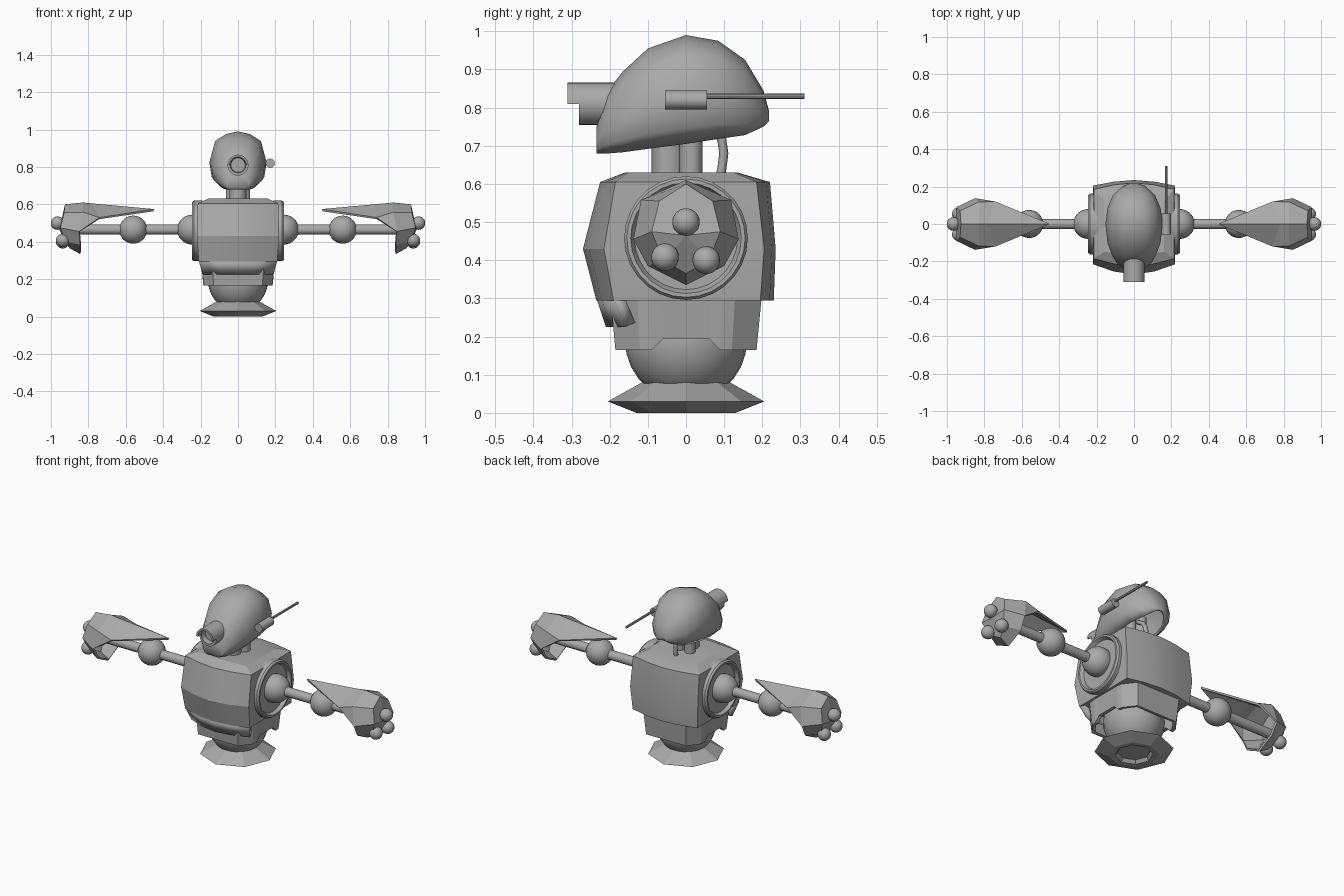
import bpy, bmesh, math
from mathutils import Vector, Matrix

if "Cube" in bpy.data.objects:
    bpy.data.objects.remove(bpy.data.objects["Cube"])

grey = bpy.data.materials.new("plain_grey")
grey.diffuse_color = (0.4, 0.4, 0.4, 1)
grey.use_nodes = True
grey.node_tree.nodes["Principled BSDF"].inputs["Base Color"].default_value = grey.diffuse_color


def finish(bm, name, smooth=None, thick=0):
    bmesh.ops.remove_doubles(bm, verts=bm.verts, dist=0.0005)
    bmesh.ops.recalc_face_normals(bm, faces=bm.faces)
    me = bpy.data.meshes.new(name)
    bm.to_mesh(me)
    bm.free()
    ob = bpy.data.objects.new(name, me)
    bpy.context.collection.objects.link(ob)
    me.materials.append(grey)
    if smooth:
        bpy.context.view_layer.objects.active = ob
        ob.select_set(True)
        bpy.ops.object.shade_smooth_by_angle(angle=math.radians(smooth))
        ob.select_set(False)
    if thick:
        mod = ob.modifiers.new("thickness", 'SOLIDIFY')
        mod.thickness, mod.offset = thick, -1
    return ob


def loft(rows, name, closed=True, caps=(True, True), **kw):
    """Skin a list of equal-length point rows."""
    bm = bmesh.new()
    vs = [[bm.verts.new(p) for p in r] for r in rows]
    n = len(rows[0])
    for a, b in zip(vs, vs[1:]):
        for i in range(n if closed else n - 1):
            j = (i + 1) % n
            bm.faces.new((a[i], a[j], b[j], b[i]))
    for end, cap in zip((vs[0], vs[-1]), caps):
        if cap:
            bm.faces.new(end)
    return finish(bm, name, **kw)


def lathe(profile, name, loc, axis, n=24, smooth=35, caps=(True, True)):
    """Turn (radius, distance) pairs about an axis through loc."""
    rot = Vector((0, 0, 1)).rotation_difference(Vector(axis)).to_matrix()
    rows = [[Vector(loc) + rot @ Vector((r * math.cos(2 * math.pi * i / n),
             r * math.sin(2 * math.pi * i / n), d)) for i in range(n)] for r, d in profile]
    return loft(rows, name, caps=caps, smooth=smooth)


def ball(name, loc, r):
    bm = bmesh.new()
    bmesh.ops.create_uvsphere(bm, u_segments=24, v_segments=14, radius=r,
                              matrix=Matrix.Translation(loc))
    return finish(bm, name, smooth=60)


# Octagonal foot with a recessed underside, and the ball resting on it
lathe([(0.085, 0.02), (0.1, 0.002), (0.13, 0), (0.205, 0.03), (0.115, 0.08)],
      "foot", (0, 0, 0), (0, 0, 1), n=8, smooth=None)
ball("hip_ball", (0, 0, 0.19), 0.16)

# Hip skirt with a notch on each side
quarter = [(0.185, 0.06, 0.195), (0.185, 0.09, 0.165), (0.18, 0.12, 0.165), (0.13, 0.185, 0.165)]
outline = quarter + [(-x, y, z) for x, y, z in reversed(quarter)]
outline += [(-x, -y, z) for x, y, z in outline]
loft([outline, [(x * 1.07, y * 1.07, 0.3) for x, y, z in outline]],
     "hip_skirt", caps=(False, True), thick=0.02)

# Torso: half width, front corner, front middle, back corner, back middle
rows = []
for z, w, fc, fm, bc, bmid in [(0.295, 0.21, -0.19, -0.235, 0.195, 0.23),
                               (0.43, 0.22, -0.215, -0.27, 0.205, 0.235),
                               (0.605, 0.215, -0.185, -0.225, 0.185, 0.22),
                               (0.63, 0.16, -0.15, -0.16, 0.125, 0.135)]:
    fh, bh = fm + 0.3 * (fc - fm), bmid + 0.3 * (bc - bmid)
    rows.append([(-w, fc, z), (-w / 2, fh, z), (0, fm, z), (w / 2, fh, z), (w, fc, z),
                 (w, bc, z), (w / 2, bh, z), (0, bmid, z), (-w / 2, bh, z), (-w, bc, z)])
loft(rows, "torso", smooth=20)

# Front plate hanging below the torso
loft([[(x * 0.21, y, 0.3) for x, y in ((-1, -0.19), (-.5, -0.222), (0, -0.235), (.5, -0.222), (1, -0.19))],
      [(x * 0.19, y, 0.225) for x, y in ((-1, -0.16), (-.5, -0.198), (0, -0.21), (.5, -0.198), (1, -0.16))]],
     "front_plate", closed=False, caps=(False, False), smooth=20, thick=0.03)

# Neck columns and rear hose
lathe([(0.045, 0.6), (0.045, 0.84)], "neck_column", (0, -0.045, 0), (0, 0, 1), n=12)
for s in (-1, 1):
    lathe([(0.03, 0.6), (0.03, 0.82)], "neck_side_column", (s * 0.035, 0.013, 0), (0, 0, 1), n=12)
path = bpy.data.curves.new("neck_hose", 'CURVE')
path.dimensions, path.bevel_depth, path.bevel_resolution = '3D', 0.012, 2
sp = path.splines.new('POLY')
hose = [(0.085, 0.6), (0.094, 0.64), (0.099, 0.68), (0.094, 0.715), (0.075, 0.75), (0.03, 0.78)]
sp.points.add(len(hose) - 1)
for p, (y, z) in zip(sp.points, hose):
    p.co = (0, y, z, 1)
path.materials.append(grey)
bpy.context.collection.objects.link(bpy.data.objects.new("neck_hose", path))

# Head shell, open underneath: y, bottom, top, half width
section = [(0.65, 0), (0.92, 0.15), (1, 0.42), (0.8, 0.82), (0.42, 0.95), (0, 1)]
section += [(-x, t) for x, t in reversed(section[:-1])]
stations = [(-0.235, 0.68, 0.75, 0.06), (-0.205, 0.68, 0.845, 0.095), (-0.165, 0.683, 0.895, 0.118),
            (-0.1, 0.692, 0.955, 0.142), (0, 0.705, 0.99, 0.153), (0.085, 0.718, 0.975, 0.142),
            (0.155, 0.728, 0.925, 0.112), (0.203, 0.75, 0.845, 0.06), (0.218, 0.765, 0.79, 0.02)]
loft([[(x * w, y, b + t * (h - b)) for x, t in section] for y, b, h, w in stations],
     "head", closed=False, smooth=50, thick=0.012)

# Eye tube with a recessed lens and a hood over its upper half
lathe([(0.056, 0.12), (0.056, 0.28), (0.042, 0.28), (0.038, 0.25)],
      "eye_tube", (0, 0, 0.81), (0, -1, 0))
arc = [math.pi * i / 12 for i in range(13)]
loft([[(r * math.cos(a), y, 0.81 + r * math.sin(a)) for a in arc]
      for r, y in ((0.056, -0.275), (0.056, -0.31), (0.044, -0.31), (0.044, -0.275))],
     "eye_hood", closed=False, caps=(False, False), smooth=35)

# Antenna on one side of the head
lathe([(0.025, -0.055), (0.025, 0.055)], "antenna_barrel", (0.172, 0, 0.82), (0, 1, 0), n=12)
lathe([(0.007, 0.05), (0.007, 0.31)], "antenna_rod", (0.172, 0, 0.83), (0, 1, 0), n=8)
lathe([(0.012, 0.13), (0.012, 0.165)], "antenna_mount", (0, 0, 0.82), (1, 0, 0), n=8)

# Arms
for s in (-1, 1):
    ax = (s, 0, 0)
    lathe([(0.162, 0.19), (0.162, 0.235), (0.155, 0.245), (0.145, 0.245), (0.135, 0.225)],
          "shoulder_disc", (0, 0, 0.458), ax, n=28, smooth=25)
    ball("shoulder_ball", (s * 0.245, 0, 0.465), 0.08)
    lathe([(0.027, 0.25), (0.027, 0.93)], "arm_rod", (0, 0, 0.465), ax, n=16)
    ball("elbow_ball", (s * 0.56, 0, 0.465), 0.075)
    for x, y, z in ((0.965, 0, 0.5), (0.937, -0.055, 0.408), (0.937, 0.053, 0.4)):
        ball("finger_ball", (s * x, y, z), 0.036)

    # Hand: pointed cover over the forearm running into a faceted cup
    bm = bmesh.new()

    def ring(pts):
        return [bm.verts.new((s * x, y, z)) for x, y, z in pts]

    tip, nose = ring([(0.45, 0, 0.575), (0.955, 0, 0.465)])
    cover = ring([(0.74, -0.12, 0.53), (0.78, 0, 0.605), (0.74, 0.12, 0.53)])
    back = [(0.83, 0.118, 0.558), (0.85, 0.138, 0.455), (0.845, 0.1, 0.385)]
    front = [(0.93, 0.07, 0.555), (0.95, 0.09, 0.475), (0.925, 0.06, 0.4)]

    def full(top, side, low):
        return ring([top] + side + [low] + [(x, -y, z) for x, y, z in reversed(side)])

    rim = full((0.83, 0, 0.61), back, (0.845, 0, 0.335))
    cap = full((0.925, 0, 0.6), front, (0.9, 0, 0.365))
    for i in range(8):
        j = (i + 1) % 8
        bm.faces.new((rim[i], rim[j], cap[j], cap[i]))
        bm.faces.new((cap[i], cap[j], nose))
    l, m, r = cover
    for f in ((tip, l, m), (tip, m, r), (l, m, rim[0], rim[7]), (m, r, rim[1], rim[0]),
              (l, rim[7], rim[6]), (r, rim[1], rim[2])):
        bm.faces.new(f)
    finish(bm, "hand_cover", thick=0.012)
